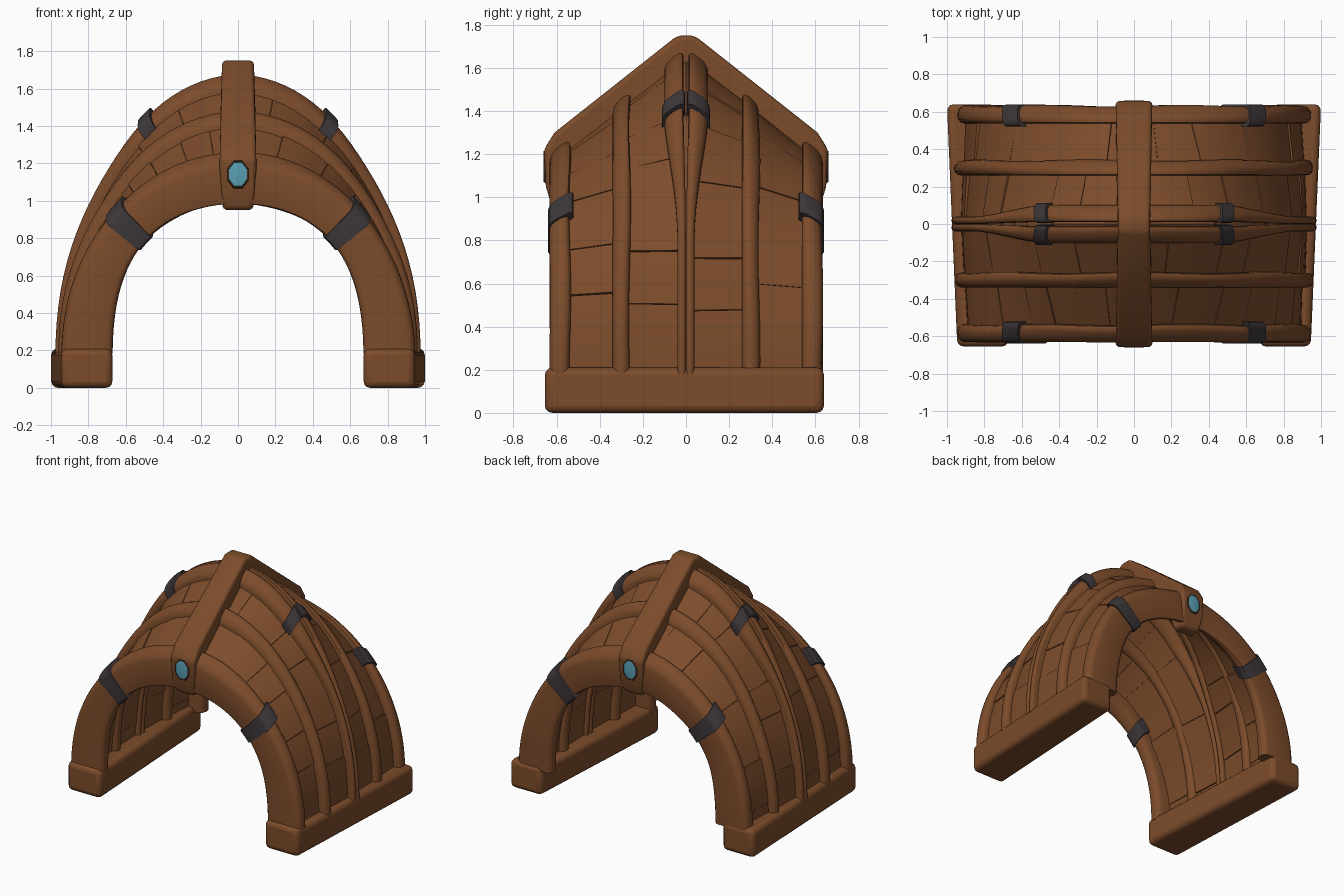
import bpy, bmesh, math, random
from math import sin, cos, pi, radians

random.seed(4)
if "Cube" in bpy.data.objects:
    bpy.data.objects.remove(bpy.data.objects["Cube"])


def material(name, color):
    m = bpy.data.materials.new(name)
    m.use_nodes = True
    m.diffuse_color = (*color, 1)
    m.node_tree.nodes["Principled BSDF"].inputs["Base Color"].default_value = (*color, 1)
    return m


WOOD = material("brown wood", (0.2, 0.071, 0.024))
DARK_WOOD = material("dark wood", (0.07, 0.032, 0.018))
IRON = material("dark iron", (0.045, 0.037, 0.039))
GEM = material("blue gem", (0.1, 0.35, 0.45))
SPRING = 0.18  # height where the arches spring from the sills


def finish(name, bm, mat, bevel=0, angle=40):
    bmesh.ops.recalc_face_normals(bm, faces=bm.faces)
    mesh = bpy.data.meshes.new(name)
    bm.to_mesh(mesh)
    bm.free()
    mesh.materials.append(mat)
    ob = bpy.data.objects.new(name, mesh)
    bpy.context.collection.objects.link(ob)
    if bevel:
        mod = ob.modifiers.new("rounded edges", "BEVEL")
        mod.width, mod.segments = bevel, 3
    bpy.ops.object.select_all(action="DESELECT")
    ob.select_set(True)
    bpy.context.view_layer.objects.active = ob
    bpy.ops.object.shade_smooth_by_angle(angle=radians(angle))
    return ob


def arch_point(y, a, depth):
    """Point on the pointed vault at angle a, sunk inward by depth."""
    w = 0.975 - 0.05 * abs(y) - depth
    h = 1.52 - 0.78 * abs(y) - 0.88 * depth
    # The middle of the vault has flatter haunches than its ends
    flat = 1 - abs(y) / 0.6
    c = math.copysign(abs(cos(a)) ** (1 + 0.05 * flat), cos(a))
    c *= 1 - 0.04 * flat * sin(2 * a) ** 4
    return (w * c, y, SPRING + h * sin(a))


def rounded(y, half, d0, d1, r):
    """Rounded rectangle of (y, depth) points."""
    r = min(r, half * 0.95)
    corners = [(y + half - r, d1 - r), (y - half + r, d1 - r),
               (y - half + r, d0 + r), (y + half - r, d0 + r)]
    return [(cy + r * cos(q * pi / 2 + k * pi / 6), cd + r * sin(q * pi / 2 + k * pi / 6))
            for q, (cy, cd) in enumerate(corners) for k in range(4)]


def sweep(bm, section, a0, a1, steps, lean=0):
    """Sweep section(angle) along the vault, leaning the angle with y, and cap it."""
    rings = []
    for i in range(steps + 1):
        a = a0 + (a1 - a0) * i / steps
        rings.append([bm.verts.new(arch_point(y, a + lean * abs(y) * sin(2 * a), d))
                      for y, d in section(a)])
    n = len(rings[0])
    for p, q in zip(rings, rings[1:]):
        for j in range(n):
            bm.faces.new((p[j], p[(j + 1) % n], q[(j + 1) % n], q[j]))
    bm.faces.new(rings[0])
    bm.faces.new(rings[-1])


def arch(name, section, mat, a0=0.0, a1=pi, steps=56):
    bm = bmesh.new()
    sweep(bm, section, a0, a1, steps)
    return finish(name, bm, mat)


def extrude_profile(bm, points, half_width):
    """Extrude (y, z) points to both sides of x = 0."""
    face = bm.faces.new([bm.verts.new((-half_width, y, z)) for y, z in points])
    res = bmesh.ops.extrude_face_region(bm, geom=[face])
    for v in res["geom"]:
        if isinstance(v, bmesh.types.BMVert):
            v.co.x = half_width


# Vault core
arch("vault_core", lambda a: [(-.58, .07), (0, .07), (.58, .07),
                              (.58, .15), (0, .15), (-.58, .15)], WOOD)

# Uneven planks between the ribs, with nearly level joints
planks = bmesh.new()
for y0, y1 in ((.03, .28), (.32, .56)):
    for side in (-1, 1):
        a = 0.0
        while a < pi:
            b = min(a + random.uniform(.16, .42), pi)
            top = random.uniform(.046, .058)
            low = random.uniform(.154, .166)
            tilt = random.uniform(-.005, .005)
            quad = [(side * y0, top), (side * y1, top + tilt),
                    (side * y1, low + tilt), (side * y0, low)]
            sweep(planks, lambda t: quad, a, b - .003, 5, lean=.36)
            a = b
finish("vault_planks", planks, WOOD, angle=30)


def haunch(a):
    """Ribs are slimmer midway up each side."""
    return 1 - .14 * sin(2 * a) ** 2


# Ribs with a slight hand-hewn wobble
def hewn(y, half, d0, d1, r):
    phase = random.uniform(0, 6)

    def section(a):
        wob = .004 * sin(7 * a + phase)
        return rounded(y + wob * .6, half + wob * .5, d0 + wob * .6, d1 * haunch(a), r)
    return section


for side, end in ((-1, "front"), (1, "back")):
    arch(end + "_end_arch", hewn(side * .585, .047, 0, .275, .038), WOOD)
    arch(end + "_middle_rib", hewn(side * .3, .04, 0, .2, .038), WOOD)
    # Paired centre ribs: thick at the crown, thin and merging toward the sills

    def centre(a, side=side):
        lift = min(a, pi - a)
        t = max(0, min(1, (lift - .42) / .62))
        t = t * t * (3 - 2 * t)
        return rounded(side * (.02 + .037 * t), .019 + .026 * t, -.002, .19, .035)
    arch(end + "_centre_rib", centre, WOOD)

    # Iron bands
    for flip, hand in ((False, "left"), (True, "right")):
        def band(name, section, lo, hi):
            lo, hi = radians(lo), radians(hi)
            if flip:
                lo, hi = pi - hi, pi - lo
            arch(name, section, IRON, lo, hi, 6)
        band(f"{end}_{hand}_arch_band",
             lambda a: rounded(side * .58, .059, -.014, .285 * haunch(a), .035), 42.5, 49.5)
        band(f"{end}_{hand}_crown_band",
             lambda a: rounded(side * .058, .053, -.026, .1, .035), 55.5, 60)

# Peaked ridge beam with hanging end blocks
half = [(.04, 1.75), (.61, 1.3), (.66, 1.22), (.655, 1.16), (.65, 1.05), (.62, .95),
        (.53, .95), (.5, 1.06), (.03, 1.46)]
outline = half + [(-y, z) for y, z in reversed(half)]
ridge = bmesh.new()
extrude_profile(ridge, outline, .085)
for v in ridge.verts:
    if abs(v.co.y) > .4:
        v.co.x *= 1.15 if v.co.z > 1 else .92
finish("ridge_beam", ridge, WOOD, bevel=.022)


# Gems set in low dark rims on both end blocks
def setting(name, mat, y, side, loops):
    """Eight-sided inlay from (scale, height) loops."""
    bm = bmesh.new()
    rings = [[bm.verts.new((.05 * s * cos(k * pi / 4 + .39), y + side * out,
                            1.142 + .066 * s * sin(k * pi / 4 + .39))) for k in range(8)]
             for s, out in loops]
    for p, q in zip(rings, rings[1:]):
        for k in range(8):
            n = (k + 1) % 8
            bm.faces.new((p[k], p[n], q[n], q[k]))
    bm.faces.new(rings[-1])
    finish(name, bm, mat, angle=20)


for side, end in ((-1, "front"), (1, "back")):
    setting(end + "_gem_rim", DARK_WOOD, side * .652, side,
            ((1.24, 0), (1.16, .009), (1.06, .009), (1.03, .005)))
    setting(end + "_gem", GEM, side * .655, side, ((1.06, 0), (1.04, .004), (.85, .006)))

# Sill beams, spreading slightly toward the back
for s, hand in ((1, "left"), (-1, "right")):
    bm = bmesh.new()
    bmesh.ops.create_cube(bm, size=1)
    for v in bm.verts:
        back, outer, up = v.co.y > 0, v.co.x > 0, v.co.z > 0
        x = (1.0 if back else .945) if outer else (.74 if back else .67)
        v.co = (s * x, .64 if back else -.655, .21 if up else 0)
    finish(hand + "_sill", bm, WOOD, bevel=.035)
